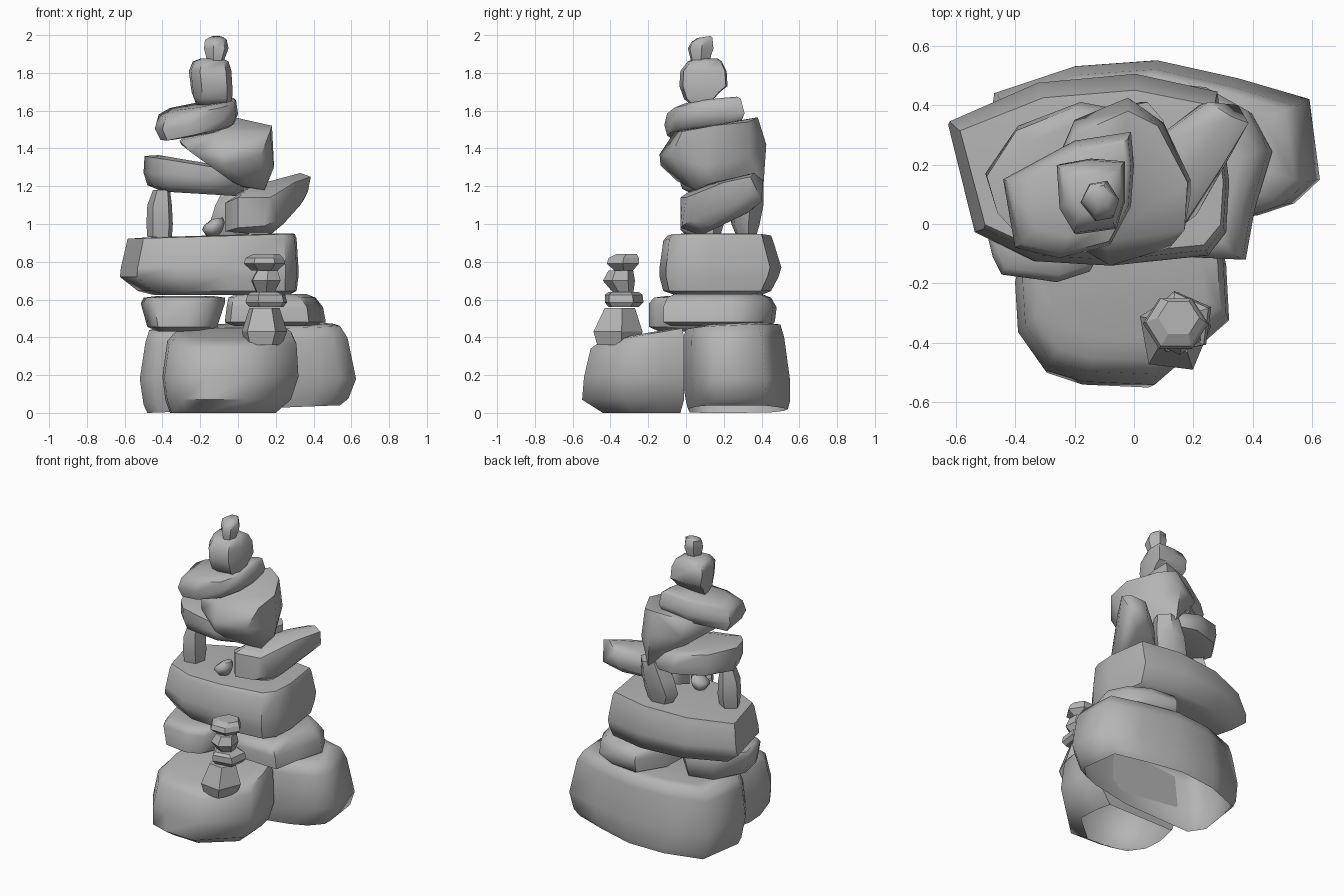
import bpy, bmesh, math

mat = bpy.data.materials.new("stone grey")
mat.diffuse_color = (0.46, 0.46, 0.46, 1)


def finish(bm, name, angle):
    bmesh.ops.recalc_face_normals(bm, faces=bm.faces)
    me = bpy.data.meshes.new(name)
    bm.to_mesh(me)
    bm.free()
    ob = bpy.data.objects.new(name, me)
    bpy.context.collection.objects.link(ob)
    me.materials.append(mat)
    if angle:
        bpy.ops.object.select_all(action='DESELECT')
        ob.select_set(True)
        bpy.context.view_layer.objects.active = ob
        bpy.ops.object.shade_smooth_by_angle(angle=math.radians(angle))
    return ob


def rock(name, outline, levels, angle=52, open_bottom=False):
    """Loft a plan outline through levels (z, x0, x1, y0, y1[, slope x, slope y])."""
    xs, ys = [p[0] for p in outline], [p[1] for p in outline]
    ax, ay = min(xs), min(ys)
    w, d = max(xs) - ax, max(ys) - ay
    bm = bmesh.new()
    rings = []
    for z, x0, x1, y0, y1, *slope in levels:
        sx, sy = slope if slope else (0, 0)
        ring = []
        for px, py in outline:
            x = x0 + (px - ax) / w * (x1 - x0)
            y = y0 + (py - ay) / d * (y1 - y0)
            ring.append(bm.verts.new((x, y, z + sx * (x - (x0 + x1) / 2) + sy * (y - (y0 + y1) / 2))))
        rings.append(ring)
    n = len(outline)
    for a, b in zip(rings, rings[1:]):
        for i in range(n):
            j = (i + 1) % n
            bm.faces.new((a[i], a[j], b[j], b[i]))
    if not open_bottom:
        bm.faces.new(rings[0][::-1])
    bm.faces.new(rings[-1])
    return finish(bm, name, angle)


def hull_rock(name, points, angle=52):
    bm = bmesh.new()
    for p in points:
        bm.verts.new(p)
    res = bmesh.ops.convex_hull(bm, input=bm.verts)
    junk = [v for v in res["geom_interior"] if isinstance(v, bmesh.types.BMVert)]
    bmesh.ops.delete(bm, geom=junk, context='VERTS')
    return finish(bm, name, angle)


def ngon(n, phase):
    return [(math.cos(phase + i * math.tau / n), math.sin(phase + i * math.tau / n)) for i in range(n)]


# Two boulders on the ground, hollow underneath
rock("back_base_boulder",
     [(-.52, .1), (-.45, -.01), (.1, -.02), (.42, .03), (.54, .07), (.625, .15), (.59, .42),
      (.35, .49), (.08, .55), (-.2, .53), (-.47, .44)],
     [(.02, -.48, .54, .01, .54, .04, 0), (.06, -.50, .585, 0, .55, .03, 0), (.18, -.52, .625, -.02, .55),
      (.39, -.49, .58, -.02, .52, .02, .03), (.455, -.47, .54, .0, .50, .02, .05),
      (.465, -.38, .46, .06, .44, .02, .05)], 80, True)
rock("front_base_boulder",
     [(-.40, -.2), (-.39, -.37), (-.30, -.50), (-.17, -.54), (.07, -.55), (.32, -.33), (.31, -.14),
      (.28, -.01), (-.36, -.01)],
     [(0, -.36, .20, -.44, -.03), (.07, -.385, .28, -.55, -.01), (.19, -.40, .32, -.54, -.01),
      (.37, -.375, .31, -.505, -.01, 0, .12), (.41, -.34, .29, -.46, -.02, 0, .17),
      (.42, -.28, .24, -.39, -.06, 0, .17)], 52, True)

# Two flat stones bridging the boulders
rock("left_support_stone",
     [(-.51, .05), (-.47, -.11), (-.44, -.17), (-.25, -.195), (-.14, -.16), (-.06, -.02), (-.08, .2),
      (-.2, .31), (-.38, .26)],
     [(.43, -.42, -.17, -.14, .24), (.455, -.48, -.11, -.195, .29), (.58, -.515, -.07, -.195, .31),
      (.61, -.50, -.07, -.17, .30), (.62, -.42, -.14, -.10, .24)])
rock("right_support_stone",
     [(-.07, .0), (-.04, -.1), (.38, -.12), (.41, .05), (.47, .25), (.40, .38), (.25, .46), (.05, .48),
      (-.06, .3)],
     [(.46, -.02, .42, -.08, .44), (.48, -.07, .465, -.12, .47), (.56, -.06, .45, -.12, .48),
      (.61, -.05, .41, -.10, .45), (.63, -.01, .36, -.06, .40)])

# Wide slab
rock("wide_slab",
     [(-.63, .35), (-.54, -.02), (-.34, -.12), (-.08, -.135), (.25, -.10), (.31, -.02), (.32, .15),
      (.28, .45), (0, .51), (-.33, .48)],
     [(.625, -.45, .27, -.06, .40), (.645, -.53, .31, -.12, .45), (.72, -.625, .32, -.14, .49),
      (.77, -.62, .32, -.14, .505), (.91, -.59, .31, -.12, .46, .03, 0),
      (.935, -.585, .30, -.10, .45, .03, 0), (.94, -.48, .24, -.03, .38, .03, 0)], 45)

# Uprights and pebble standing on the slab
rock("left_upright", ngon(5, .4),
     [(.93, -.48, -.35, .06, .18), (1.0, -.485, -.345, .05, .20), (1.1, -.48, -.35, .05, .20),
      (1.18, -.45, -.36, .07, .18)])
rock("back_upright", ngon(6, .2),
     [(.93, -.11, .05, .27, .37), (1.0, -.15, .08, .24, .39), (1.1, -.12, .10, .23, .41),
      (1.22, -.06, .10, .25, .41)])
rock("small_pebble", ngon(7, .2),
     [(.94, -.17, -.10, .0, .07), (.97, -.19, -.08, -.03, .09), (1.0, -.18, -.07, -.03, .09, .15, 0),
      (1.03, -.14, -.08, .0, .07, .15, 0)])

# Leaning rock, rising toward the back right
hull_rock("leaning_rock",
          [(-.07, .06, .96), (-.07, .06, 1.11), (-.06, .18, 1.0), (-.04, .2, 1.12), (.0, -.03, .98),
           (0, -.03, 1.14), (.07, .06, 1.2), (.14, -.02, .99), (.21, .03, 1.02), (.17, .0, 1.14),
           (.05, .05, .95), (.18, .1, .95), (.24, .14, 1.0), (.33, .24, 1.1), (.37, .33, 1.17),
           (.35, .40, 1.13), (.385, .34, 1.25), (.33, .36, 1.27), (.25, .41, 1.23), (.22, .40, 1.12),
           (.25, .33, 1.06), (.16, .3, 1.22), (.3, .2, 1.22), (.1, .2, 1.0)], 45)

# Left flat stone and the wedge resting on it
rock("left_flat_stone",
     [(-.5, .17), (-.46, .04), (-.39, -.03), (-.15, -.04), (0, .05), (.05, .25), (-.02, .38), (-.18, .41),
      (-.39, .33)],
     [(1.16, -.40, -.01, .04, .33, -.06, 0), (1.19, -.48, .04, -.02, .40, -.06, 0),
      (1.25, -.50, .05, -.04, .41, -.08, 0), (1.32, -.495, .0, -.04, .39, -.16, 0),
      (1.335, -.42, -.07, .02, .33, -.17, 0)])
hull_rock("wedge_rock",
          [(.02, .0, 1.2), (.14, .05, 1.18), (.08, .25, 1.18), (.0, .41, 1.2), (.15, .17, 1.2),
           (-.04, -.05, 1.23), (.19, .1, 1.3), (.19, .15, 1.32), (.10, .34, 1.35), (-.02, .425, 1.42),
           (-.3, .12, 1.42), (-.25, -.04, 1.38), (-.08, -.14, 1.37), (-.08, -.135, 1.31), (.12, -.08, 1.36),
           (-.2, .35, 1.42), (-.31, .05, 1.44), (-.1, -.06, 1.49), (.17, -.02, 1.49), (.18, .14, 1.52),
           (.08, .33, 1.54), (-.02, .38, 1.565), (-.2, .3, 1.52)])

# Tilted slab and the two crowning stones
rock("tilted_slab",
     [(-.44, .15), (-.40, -.08), (-.25, -.115), (-.08, -.07), (-.01, .06), (0, .2), (-.01, .31), (-.2, .28)],
     [(1.475, -.37, -.06, -.05, .25, .18, .05), (1.485, -.41, -.02, -.10, .29, .22, .05),
      (1.54, -.44, 0, -.115, .31, .17, .05), (1.61, -.42, -.01, -.10, .29, .17, .1),
      (1.635, -.36, -.03, -.04, .27, .15, .1)])
rock("upper_stone",
     [(-.26, .21), (-.25, .05), (-.2, -.04), (-.06, -.02), (-.03, .08), (-.03, .22), (-.15, .23)],
     [(1.63, -.22, -.04, .03, .12), (1.68, -.245, -.03, -.01, .18, 0, .2), (1.73, -.25, -.03, -.035, .22),
      (1.81, -.26, -.035, -.03, .215), (1.86, -.24, -.05, .01, .19), (1.875, -.20, -.08, .04, .17)])
rock("top_stone", [(-.18, .08), (-.13, .02), (-.07, .03), (-.05, .09), (-.09, .15), (-.15, .14)],
     [(1.85, -.16, -.08, .03, .12), (1.93, -.18, -.05, .01, .145), (1.975, -.175, -.06, .03, .14, 0, .2),
      (1.99, -.15, -.08, .06, .13, 0, .15)], 45)

# Little faceted cairn on the front boulder
for i, (n, ph, lv) in enumerate([
    (5, .2, [(.36, .04, .23, -.47, -.25), (.43, .02, .26, -.49, -.23), (.555, .06, .22, -.43, -.27)]),
    (5, .5, [(.56, .06, .24, -.41, -.25), (.585, .04, .26, -.43, -.225), (.625, .05, .25, -.43, -.23),
             (.64, .07, .22, -.41, -.25)]),
    (6, .6, [(.63, .10, .19, -.38, -.28), (.70, .07, .225, -.44, -.27), (.755, .10, .21, -.41, -.28)]),
    (6, 0, [(.755, .07, .21, -.38, -.28), (.79, .03, .25, -.42, -.25), (.82, .04, .24, -.41, -.25),
            (.84, .08, .22, -.37, -.26)]),
]):
    rock(f"cairn_stone_{i + 1}", ngon(n, ph), lv, 0)
